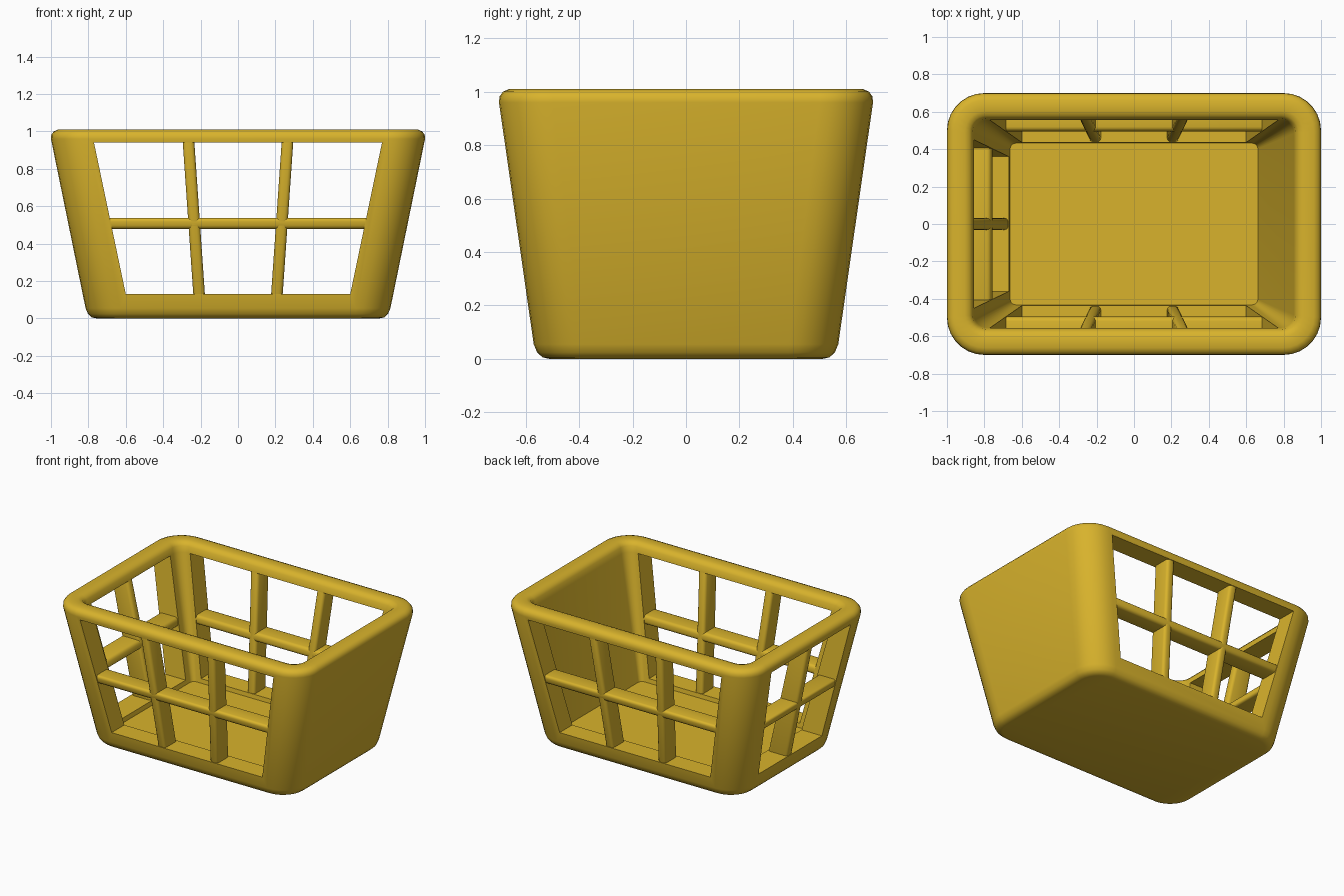
import bpy, bmesh
from math import sin, cos, pi, radians

if "Cube" in bpy.data.objects:
    bpy.data.objects.remove(bpy.data.objects["Cube"])

mat = bpy.data.materials.new("yellow_plastic")
mat.diffuse_color = (0.69, 0.45, 0.025, 1)
mat.use_nodes = True
mat.node_tree.nodes["Principled BSDF"].inputs["Base Color"].default_value = mat.diffuse_color


def make(name, verts, faces):
    mesh = bpy.data.meshes.new(name)
    mesh.from_pydata(verts, [], faces)
    bm = bmesh.new()
    bm.from_mesh(mesh)
    bmesh.ops.recalc_face_normals(bm, faces=bm.faces)
    bm.to_mesh(mesh)
    bm.free()
    ob = bpy.data.objects.new(name, mesh)
    bpy.context.collection.objects.link(ob)
    mesh.materials.append(mat)
    return ob


def activate(ob):
    bpy.ops.object.select_all(action='DESELECT')
    ob.select_set(True)
    bpy.context.view_layer.objects.active = ob


def ring(hx, hy, r, z, seg=7):
    pts = []
    for k, (sx, sy) in enumerate([(1, 1), (-1, 1), (-1, -1), (1, -1)]):
        for i in range(seg + 1):
            a = (k + i / seg) * pi / 2
            pts.append((sx * (hx - r) + r * cos(a), sy * (hy - r) + r * sin(a), z))
    return pts


def hexa(name, low, high):
    faces = [(3, 2, 1, 0), (4, 5, 6, 7)] + [(i, (i + 1) % 4, (i + 1) % 4 + 4, i + 4) for i in range(4)]
    return make(name, low + high, faces)


# Tapered shell: up the outside, over the rim, down to the floor
profile = [
    (0.755, 0.51, 0.13, 0.0), (0.782, 0.537, 0.155, 0.006), (0.802, 0.557, 0.175, 0.024),
    (0.815, 0.57, 0.185, 0.055), (1.0, 0.70, 0.20, 0.96), (0.998, 0.698, 0.198, 0.982),
    (0.985, 0.685, 0.185, 1.0), (0.962, 0.662, 0.165, 1.01), (0.905, 0.605, 0.115, 1.01),
    (0.88, 0.58, 0.09, 1.002), (0.863, 0.563, 0.075, 0.982), (0.855, 0.555, 0.07, 0.94),
    (0.662, 0.432, 0.03, 0.10)]
verts, faces = [], []
for p in profile:
    verts += ring(*p)
n = len(verts) // len(profile)
for j in range(len(profile) - 1):
    for i in range(n):
        k = (i + 1) % n
        faces.append((j * n + i, j * n + k, (j + 1) * n + k, (j + 1) * n + i))
faces += [tuple(range(n)), tuple(range(len(verts) - n, len(verts)))]
basket = make("basket_shell", verts, faces)

# Window openings: front and back together, then the left side
Z0, Z1 = 0.13, 0.94


def rect(x0, x1, y0, y1, z):
    return [(x0, y0, z), (x1, y0, z), (x1, y1, z), (x0, y1, z)]


cutters = [
    hexa("front_back_cutter", rect(-0.6, 0.6, -1, 1, Z0), rect(-0.77, 0.77, -1, 1, Z1)),
    hexa("left_cutter", rect(-1.3, -0.3, -0.36, 0.36, Z0), rect(-1.3, -0.3, -0.45, 0.45, Z1))]
activate(basket)
for c in cutters:
    c.hide_render = True
    m = basket.modifiers.new("window", 'BOOLEAN')
    m.operation = 'DIFFERENCE'
    m.solver = 'EXACT'
    m.object = c
    bpy.ops.object.modifier_apply(modifier=m.name)
for c in cutters:
    bpy.data.objects.remove(c)
activate(basket)
bpy.ops.object.shade_smooth_by_angle(angle=radians(35))


# Lattice bars that follow the slope of each wall
def bar(name, side, low, high, z0, z1):
    def section(u, z):
        if side == "left":
            outer, inner = 0.800 + 0.2044 * z, 0.643 + 0.2298 * z
        else:
            outer, inner = 0.558 + 0.1436 * z, 0.421 + 0.1464 * z
        pts = [(u[0], outer), (u[1], outer), (u[1], inner), (u[0], inner)]
        if side == "left":
            return [(-d, v, z) for v, d in pts]
        s = -1 if side == "front" else 1
        return [(v, s * d, z) for v, d in pts]

    ob = hexa(name, section(low, z0), section(high, z1))
    b = ob.modifiers.new("round", 'BEVEL')
    b.width = 0.02
    b.segments = 3
    activate(ob)
    bpy.ops.object.modifier_apply(modifier=b.name)
    bpy.ops.object.shade_smooth_by_angle(angle=radians(40))


for side in ("front", "back"):
    for s, word in ((-1, "left"), (1, "right")):
        lo, hi = s * 0.206, s * 0.266
        bar(f"{side}_upright_{word}", side, (lo - 0.031, lo + 0.031), (hi - 0.031, hi + 0.031), 0.10, 0.965)
    bar(f"{side}_crossbar", side, (-0.70, 0.70), (-0.71, 0.71), 0.478, 0.538)
bar("left_upright", "left", (-0.031, 0.031), (-0.031, 0.031), 0.10, 0.965)
bar("left_crossbar", "left", (-0.42, 0.42), (-0.425, 0.425), 0.478, 0.538)
